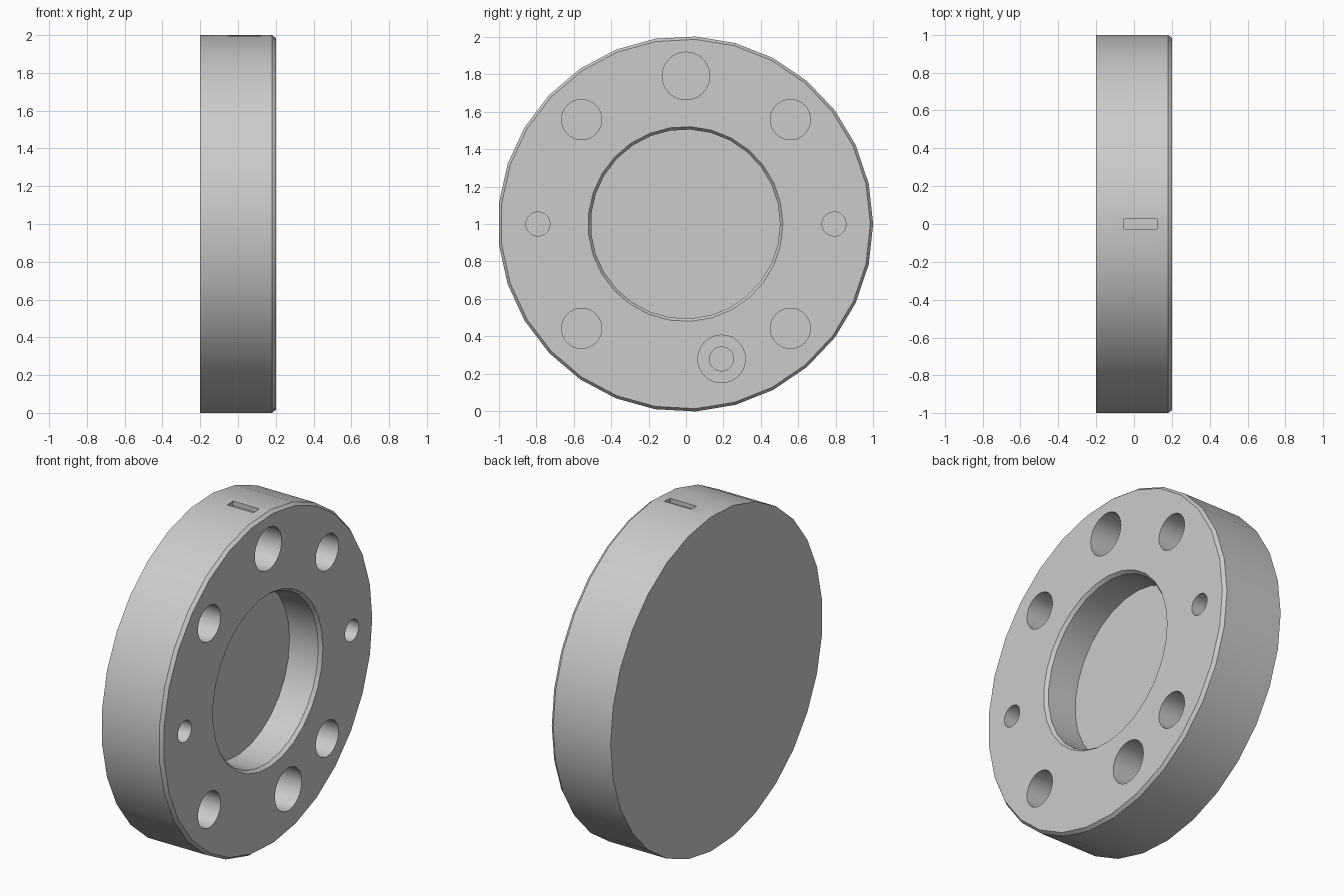
import bpy, bmesh
from math import cos, sin, tau, radians

cube = bpy.data.objects.get("Cube")
if cube:
    bpy.data.objects.remove(cube, do_unlink=True)

grey = bpy.data.materials.new("plain grey")
grey.use_nodes = True
grey.diffuse_color = (0.6, 0.6, 0.6, 1)
grey.node_tree.nodes["Principled BSDF"].inputs["Base Color"].default_value = (0.6, 0.6, 0.6, 1)


def make_object(name, bm):
    bmesh.ops.recalc_face_normals(bm, faces=bm.faces)
    mesh = bpy.data.meshes.new(name)
    bm.to_mesh(mesh)
    bm.free()
    mesh.materials.append(grey)
    obj = bpy.data.objects.new(name, mesh)
    bpy.context.scene.collection.objects.link(obj)
    return obj


def lathe(name, profile, sides, y=0.0, z=0.0):
    """Turn (x, radius) pairs around an axis along x, capping both ends."""
    bm = bmesh.new()
    rings = [[bm.verts.new((x, y + r * cos(tau * i / sides), z + r * sin(tau * i / sides)))
              for i in range(sides)] for x, r in profile]
    for a, b in zip(rings, rings[1:]):
        for i in range(sides):
            j = (i + 1) % sides
            bm.faces.new((a[i], a[j], b[j], b[i]))
    bm.faces.new(rings[0])
    bm.faces.new(rings[-1])
    return make_object(name, bm)


# Disc with chamfered rim and central recess
R = 1.0015
disc = lathe("flange_disc", [(-0.2, R), (0.18, R), (0.2, R - 0.015), (0.2, 0.52),
                             (0.18, 0.505), (-0.01, 0.505)], 29, -0.003, 1)

# Blind holes in the front face: y, z, radius
holes = [(0, 1.79, 0.127)]
for side in (-1, 1):
    holes += [(side * 0.557, 1 + up * 0.557, 0.107) for up in (-1, 1)]
    holes.append((side * 0.79, 1, 0.064))
cutters = [lathe("hole_cutter", [(-0.1, r), (0.3, r)], 40, y, z) for y, z, r in holes]

# Stepped hole near the bottom
cutters.append(lathe("stepped_hole_cutter",
                     [(-0.15, 0.064), (-0.05, 0.064), (-0.05, 0.127), (0.3, 0.127)], 40, 0.19, 0.28))

# Shallow slot on the top of the rim
bm = bmesh.new()
bmesh.ops.create_cube(bm, size=1)
bmesh.ops.scale(bm, vec=(0.175, 0.054, 0.1), verts=bm.verts)
bmesh.ops.translate(bm, vec=(0.035, 0, 2.02), verts=bm.verts)
cutters.append(make_object("slot_cutter", bm))

# Cut, apply and tidy up
for cutter in cutters:
    mod = disc.modifiers.new("cut", 'BOOLEAN')
    mod.operation = 'DIFFERENCE'
    mod.solver = 'EXACT'
    mod.object = cutter
bpy.context.view_layer.update()
graph = bpy.context.evaluated_depsgraph_get()
result = bpy.data.meshes.new_from_object(disc.evaluated_get(graph))
disc.modifiers.clear()
disc.data = result
for cutter in cutters:
    bpy.data.objects.remove(cutter, do_unlink=True)

# Smooth round walls, sharp edges
bpy.ops.object.select_all(action='DESELECT')
disc.select_set(True)
bpy.context.view_layer.objects.active = disc
bpy.ops.object.shade_smooth_by_angle(angle=radians(30))
